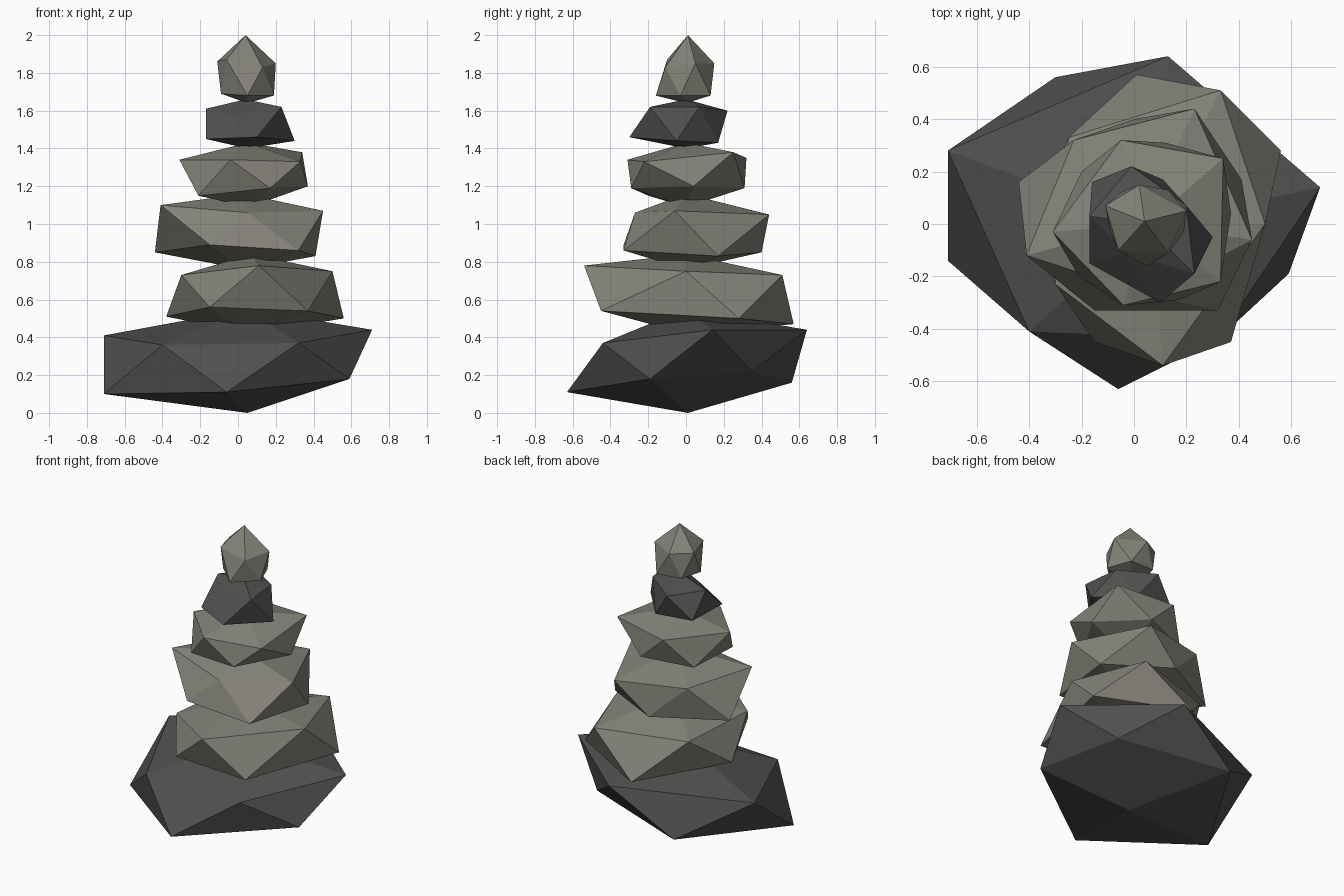
import bpy
import bmesh

cube = bpy.data.objects.get("Cube")
if cube:
    bpy.data.objects.remove(cube, do_unlink=True)


def make_material(name, red, green, blue):
    material = bpy.data.materials.new(name)
    material.use_nodes = True
    colour = (red, green, blue, 1)
    material.diffuse_color = colour
    shader = next(n for n in material.node_tree.nodes if n.type == "BSDF_PRINCIPLED")
    shader.inputs["Base Color"].default_value = colour
    return material


dark_stone = make_material("dark grey stone", .08, .08, .08)
light_stone = make_material("warm grey stone", .23, .225, .19)


def make_stone(name, material, bottom, lower, upper, top):
    """Chiselled twenty-sided stone: two staggered five-corner rings between two tips.

    Rings run counterclockwise; each lower corner sits just after its upper one.
    """
    bm = bmesh.new()
    low = [bm.verts.new(corner) for corner in lower]
    high = [bm.verts.new(corner) for corner in upper]
    base_tip, top_tip = bm.verts.new(bottom), bm.verts.new(top)
    count = len(low)
    for i in range(count):
        j = (i + 1) % count
        bm.faces.new((top_tip, high[i], high[j]))       # cap
        bm.faces.new((high[i], low[i], high[j]))        # side, point down
        bm.faces.new((low[i], low[j], high[j]))         # side, point up
        bm.faces.new((base_tip, low[j], low[i]))        # underside
    bmesh.ops.recalc_face_normals(bm, faces=bm.faces[:])
    mesh = bpy.data.meshes.new(name)
    bm.to_mesh(mesh)
    bm.free()
    mesh.materials.append(material)
    stone = bpy.data.objects.new(name, mesh)
    bpy.context.collection.objects.link(stone)
    return stone


# Wide slab on the ground
make_stone(
    "base_stone", dark_stone, bottom=(.05, .01, 0),
    lower=[(-.71, -.14, .10), (-.06, -.63, .11), (.59, -.19, .18),
           (.42, .35, .22), (-.30, .56, .16)],
    upper=[(-.71, .28, .41), (-.40, -.41, .36), (.32, -.44, .37),
           (.71, .14, .44), (.13, .64, .44)],
    top=(.05, 0, .55))

# Three flat warm stones, getting smaller upwards
make_stone(
    "second_stone", light_stone, bottom=(.06, 0, .42),
    lower=[(-.15, -.45, .56), (.37, -.45, .54), (.56, .28, .50),
           (.01, .57, .47), (-.38, .05, .51)],
    upper=[(-.30, -.23, .73), (.11, -.54, .78), (.50, 0, .75),
           (.33, .51, .73), (-.25, .33, .72)],
    top=(.07, 0, .84))

make_stone(
    "third_stone", light_stone, bottom=(.03, 0, .76),
    lower=[(-.15, -.33, .89), (.32, -.33, .86), (.41, .17, .83),
           (0, .40, .85), (-.44, .16, .85)],
    upper=[(-.41, -.12, 1.10), (.05, -.27, 1.06), (.45, -.06, 1.07),
           (.23, .44, 1.05), (-.23, .32, 1.07)],
    top=(.03, 0, 1.16))

make_stone(
    "fourth_stone", light_stone, bottom=(.06, 0, 1.09),
    lower=[(-.21, -.20, 1.15), (.17, -.29, 1.19), (.37, .04, 1.20),
           (.12, .31, 1.19), (-.20, .20, 1.16)],
    upper=[(-.31, -.03, 1.34), (-.04, -.31, 1.34), (.33, -.22, 1.33),
           (.34, .25, 1.38), (-.05, .32, 1.35)],
    top=(.05, 0, 1.43))

# Small dark stone
make_stone(
    "fifth_stone", dark_stone, bottom=(.05, 0, 1.40),
    lower=[(-.17, -.15, 1.45), (.10, -.30, 1.46), (.30, -.05, 1.44),
           (.11, .17, 1.43), (-.16, .16, 1.45)],
    upper=[(-.17, .03, 1.61), (-.03, -.11, 1.57), (.23, -.19, 1.62),
           (.20, .07, 1.62), (-.01, .22, 1.60)],
    top=(.04, 0, 1.66))

# Tall pebble on the tip
make_stone(
    "top_stone", light_stone, bottom=(.05, 0, 1.64),
    lower=[(-.09, -.03, 1.69), (.05, -.16, 1.68), (.19, -.03, 1.68),
           (.13, .13, 1.68), (-.05, .12, 1.69)],
    upper=[(-.11, .07, 1.86), (-.06, -.10, 1.87), (.13, -.11, 1.83),
           (.20, .05, 1.85), (.02, .15, 1.85)],
    top=(.04, .01, 2))
